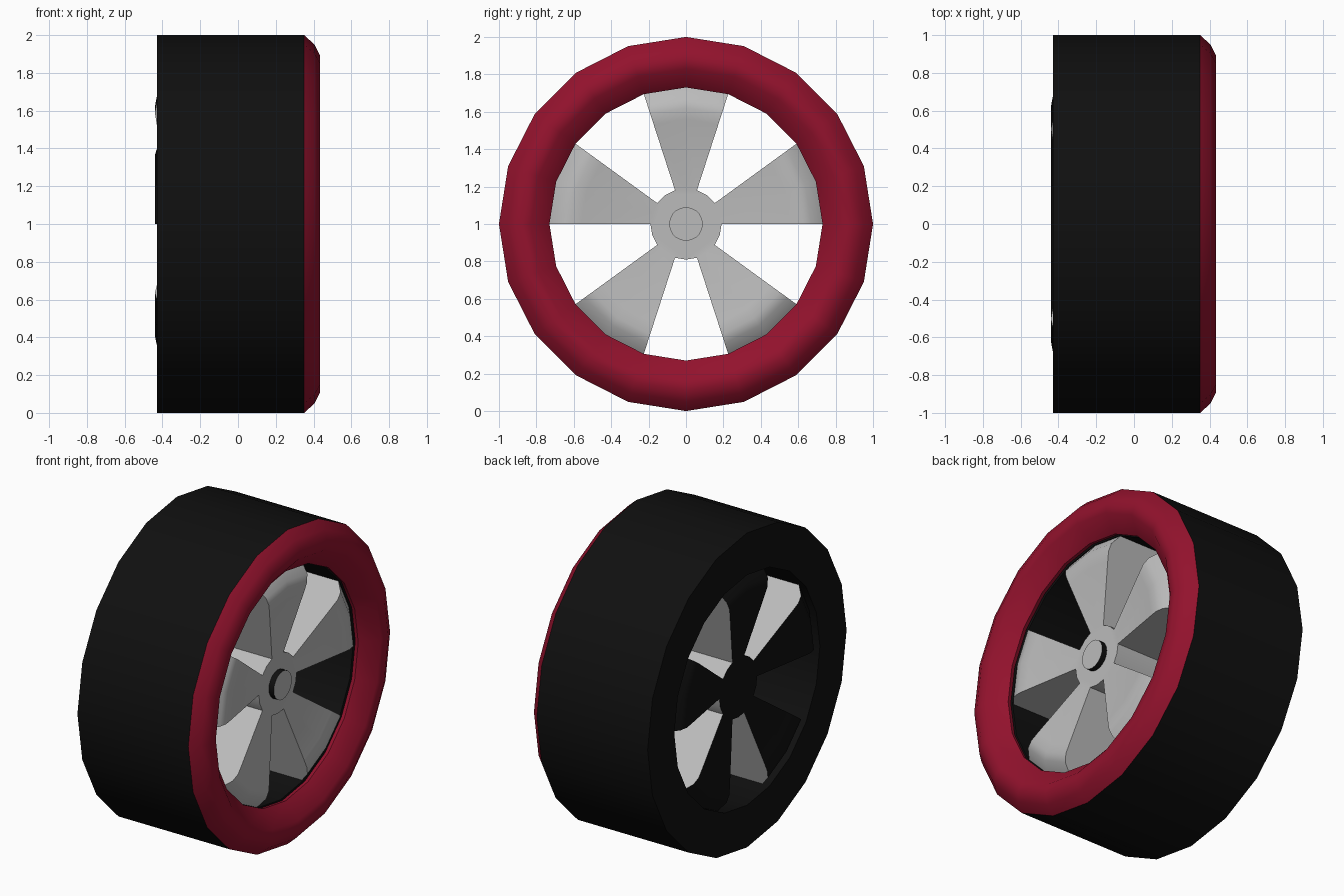
import bpy, bmesh, math

if "Cube" in bpy.data.objects:
    bpy.data.objects.remove(bpy.data.objects["Cube"])

N = 20  # sides around the wheel


def material(name, rgb):
    m = bpy.data.materials.new(name)
    m.diffuse_color = (*rgb, 1)
    m.use_nodes = True
    m.node_tree.nodes["Principled BSDF"].inputs["Base Color"].default_value = m.diffuse_color
    return m


black = material("tyre_black", (0.005, 0.005, 0.005))
red = material("rim_red", (0.29, 0.006, 0.026))
grey = material("spoke_grey", (0.50, 0.50, 0.50))


def point(x, r, i, n=N):
    a = 2 * math.pi * i / n
    return (x, r * math.cos(a), 1 + r * math.sin(a))


def finish(name, bm, mats, angle=35, rule=None):
    bmesh.ops.recalc_face_normals(bm, faces=bm.faces)
    bm.normal_update()
    if rule:
        for f in bm.faces:
            f.material_index = rule(f)
    me = bpy.data.meshes.new(name)
    bm.to_mesh(me)
    bm.free()
    for m in mats:
        me.materials.append(m)
    me.shade_smooth()
    me.set_sharp_from_angle(angle=math.radians(angle))
    ob = bpy.data.objects.new(name, me)
    bpy.context.collection.objects.link(ob)
    return ob


def lathe(name, profile, mats, n=N, angle=35, caps=False, rule=None):
    """Turn an (x, radius) profile round the axle; closed loop unless capped."""
    bm = bmesh.new()
    rings = [[bm.verts.new(point(x, r, i, n)) for i in range(n)] for x, r in profile]
    count = len(rings) - 1 if caps else len(rings)
    for k in range(count):
        a, b = rings[k], rings[(k + 1) % len(rings)]
        for i in range(n):
            j = (i + 1) % n
            bm.faces.new((a[i], a[j], b[j], b[i]))
    if caps:
        bm.faces.new(rings[0])
        bm.faces.new(rings[-1])
    return finish(name, bm, mats, angle, rule)


# Tyre: tread, flat back ring and inner barrel
lathe("tyre", [(0.35, 1.0), (-0.43, 1.0), (-0.43, 0.732), (0.30, 0.732), (0.30, 0.9)], [black])

# Red rounded front rim
lathe("front_rim", [(0.35, 1.0), (0.405, 0.95), (0.435, 0.89), (0.425, 0.83),
                    (0.335, 0.73), (0.31, 0.735), (0.31, 0.98)], [red], angle=45)

# Hub and five dished spokes, black on the back
spoke_profile = [(0.28, 0.19), (0.343, 0.56), (0.352, 0.62), (0.343, 0.67), (0.29, 0.735)]
bm = bmesh.new()
front = [[bm.verts.new(point(x, r, i)) for i in range(N)] for x, r in spoke_profile]
back = [[bm.verts.new(point(-x - 0.088, r, i)) for i in range(N)] for x, r in spoke_profile]
bm.faces.new(front[0])
bm.faces.new(back[0])
last = len(spoke_profile) - 1
for i in range(N):
    j = (i + 1) % N
    if i % 4 < 2:
        for k in range(last):
            for g in (front, back):
                bm.faces.new((g[k][i], g[k][j], g[k + 1][j], g[k + 1][i]))
            # side walls of each spoke
            e = i if i % 4 == 0 else j
            bm.faces.new((front[k][e], front[k + 1][e], back[k + 1][e], back[k][e]))
        bm.faces.new((front[last][i], front[last][j], back[last][j], back[last][i]))
    else:
        bm.faces.new((front[0][i], front[0][j], back[0][j], back[0][i]))
bmesh.ops.delete(bm, geom=[v for v in bm.verts if not v.link_faces], context='VERTS')
finish("hub_and_spokes", bm, [grey, black],
       rule=lambda f: 1 if f.normal.x < -0.5 else 0)

# Raised centre cap with black edge
lathe("centre_cap", [(0.27, 0.09), (0.315, 0.09)], [grey, black], n=20, caps=True,
      rule=lambda f: 0 if f.normal.x > 0.5 else 1)
